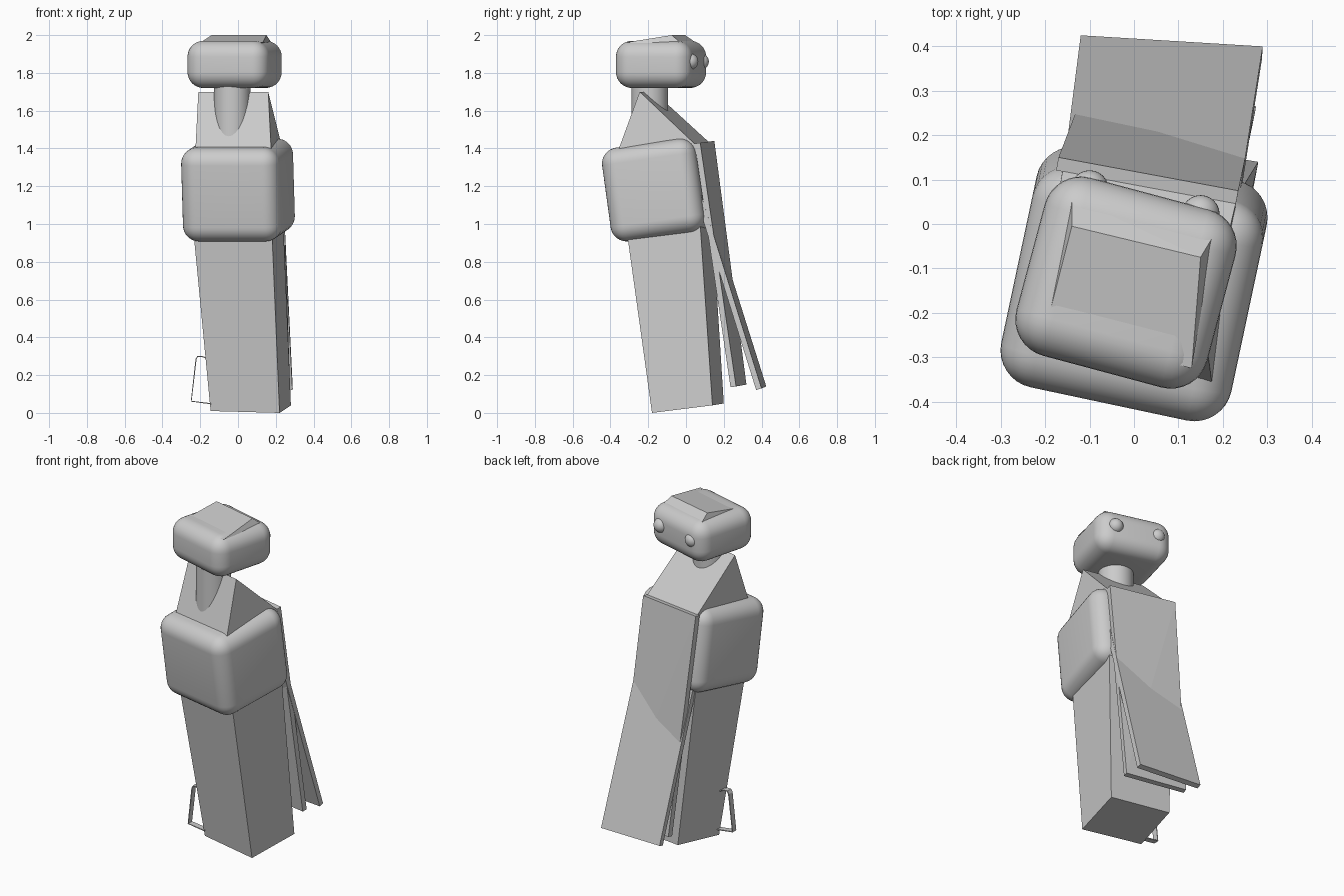
import bpy, bmesh
from math import radians
from mathutils import Vector

old = bpy.data.objects.get("Cube")
if old:
    bpy.data.objects.remove(old, do_unlink=True)

# Single grey material
grey = bpy.data.materials.new("plain_grey")
grey.use_nodes = True
GREY = (0.6, 0.6, 0.6, 1)
grey.diffuse_color = GREY
grey.node_tree.nodes["Principled BSDF"].inputs["Base Color"].default_value = GREY


def make(name, bm):
    bmesh.ops.recalc_face_normals(bm, faces=bm.faces[:])
    mesh = bpy.data.meshes.new(name)
    bm.to_mesh(mesh)
    bm.free()
    mesh.materials.append(grey)
    ob = bpy.data.objects.new(name, mesh)
    bpy.context.collection.objects.link(ob)
    return ob


def smooth(ob):
    bpy.ops.object.select_all(action='DESELECT')
    ob.select_set(True)
    bpy.context.view_layer.objects.active = ob
    bpy.ops.object.shade_smooth_by_angle(angle=radians(40))


def hull(name, points):
    """Flat-faced solid around a few corner points."""
    bm = bmesh.new()
    for p in points:
        bm.verts.new(p)
    bmesh.ops.convex_hull(bm, input=bm.verts[:])
    bmesh.ops.dissolve_limit(bm, angle_limit=radians(2), verts=bm.verts[:], edges=bm.edges[:])
    return make(name, bm)


def rounded_box(name, size, centre, rotation, radius):
    bm = bmesh.new()
    bmesh.ops.create_cube(bm, size=1)
    bmesh.ops.scale(bm, vec=size, verts=bm.verts[:])
    bmesh.ops.bevel(bm, geom=bm.edges[:], offset=radius, segments=8,
                    profile=0.5, affect='EDGES')
    ob = make(name, bm)
    ob.location = centre
    ob.rotation_euler = [radians(a) for a in rotation]
    smooth(ob)


def slab(name, corners, thickness):
    """Flat plate whose back face has the given corners."""
    a, b, c, d = [Vector(p) for p in corners]
    n = (b - a).cross(d - a).normalized() * thickness
    if n.y > 0:
        n = -n
    return hull(name, [p + k * n for p in (a, b, c, d) for k in (0, 1)])


# Tall leaning body, widening slightly to the waist
foot = [(-0.145, -0.11, 0.01), (0.22, -0.18, 0), (0.28, 0.14, 0.04), (-0.085, 0.2, 0.05)]
waist = [(-0.235, -0.23, 0.95), (0.18, -0.312, 0.95), (0.24, 0.075, 1.0), (-0.165, 0.14, 1.0)]
hull("lower_body", foot + waist)

# Shoulder wedge rising to a ridge
shoulder = [(-0.225, -0.275, 1.4), (0.175, -0.355, 1.4), (0.23, 0.05, 1.42), (-0.16, 0.125, 1.43)]
ridge = [(-0.21, -0.17, 1.7), (0.16, -0.245, 1.7)]
hull("shoulder_wedge", [(x, y + 0.02, z - 0.3) for x, y, z in shoulder] + shoulder + ridge)

# Rounded chest and head
rounded_box("chest", (0.53, 0.51, 0.5), (0, -0.135, 1.18), (8, 0, -12), 0.085)
rounded_box("head", (0.445, 0.415, 0.25), (-0.018, -0.132, 1.845), (0, 0, -15), 0.085)

# Wedge on top of the head
hull("head_crest", [(-0.2, -0.24, 1.96), (0.13, -0.325, 1.96), (0.18, -0.025, 1.955),
                    (-0.14, 0.06, 1.955), (-0.14, -0.005, 2), (0.15, -0.075, 2)])

# Neck
bm = bmesh.new()
bmesh.ops.create_cone(bm, cap_ends=True, segments=32, radius1=0.097, radius2=0.097, depth=0.4)
neck = make("neck", bm)
neck.location = (-0.03, -0.192, 1.58)
smooth(neck)

# Eyes
for side, spot in (("right", (-0.1, 0.078, 1.86)), ("left", (0.15, 0.022, 1.86))):
    bm = bmesh.new()
    bmesh.ops.create_uvsphere(bm, u_segments=24, v_segments=16, radius=0.043)
    eye = make(side + "_eye", bm)
    eye.location = spot
    smooth(eye)

# Two long crossing plates down the back
slab("upper_back_plate", [(-0.17, 0.15, 1.44), (0.235, 0.075, 1.43),
                          (0.275, 0.265, 0.14), (-0.105, 0.32, 0.15)], 0.03)
slab("lower_back_plate", [(-0.165, 0.075, 1.25), (0.235, 0.05, 1.25),
                          (0.29, 0.4, 0.13), (-0.12, 0.425, 0.14)], 0.03)

# Thin strap bracket beside the foot
path = [(-0.16, 0.29), (-0.19, 0.302), (-0.215, 0.302), (-0.225, 0.285), (-0.25, 0.06), (-0.14, 0.045)]
bm = bmesh.new()
rows = [[bm.verts.new((x, y, z)) for y in (-0.125, -0.09)] for x, z in path]
for (a, b), (c, d) in zip(rows, rows[1:]):
    bm.faces.new((a, b, d, c))
strap = make("foot_strap", bm)
strap.modifiers.new("thickness", 'SOLIDIFY').thickness = 0.006
